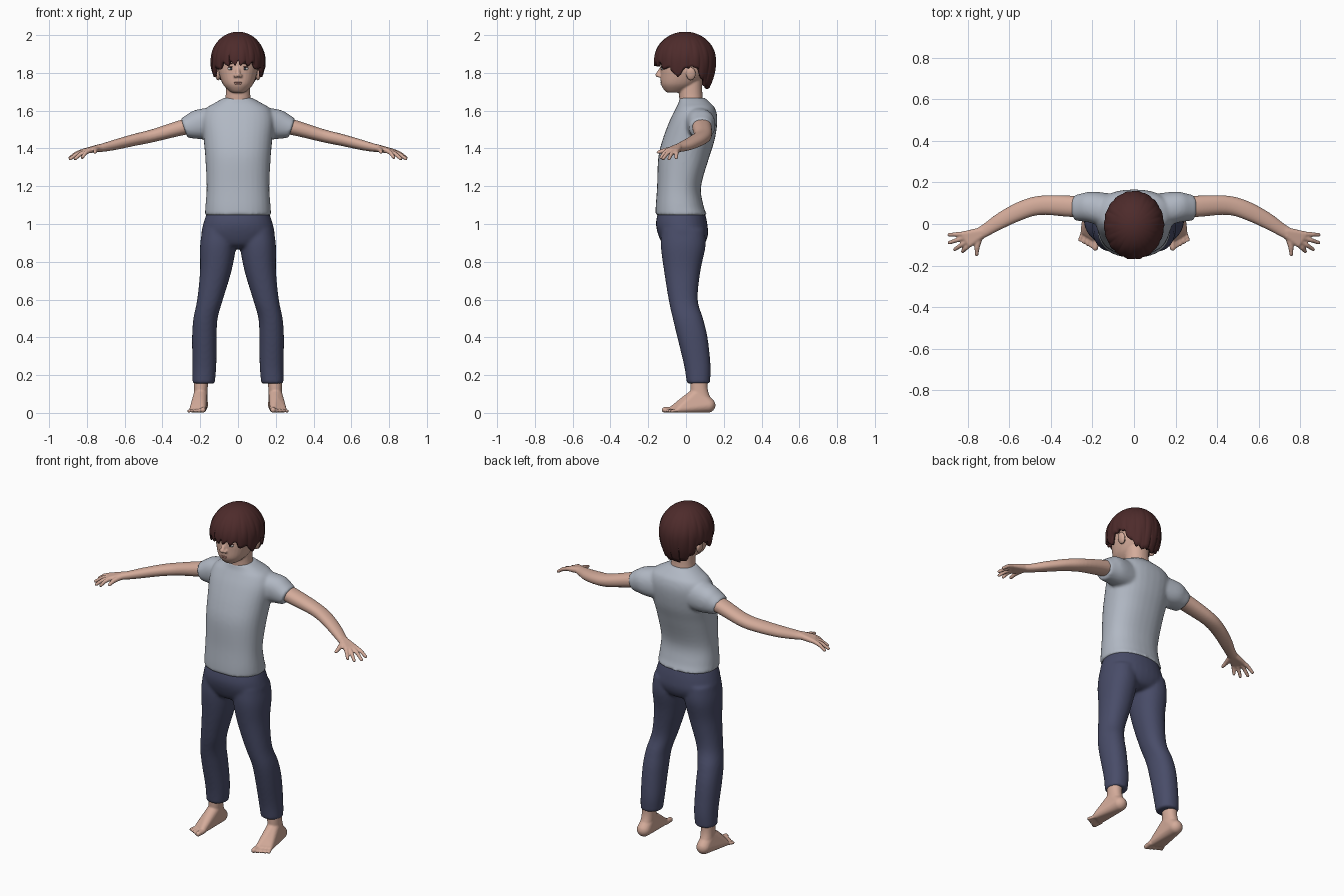
import bpy, bmesh, math
from mathutils import Vector, Matrix

if "Cube" in bpy.data.objects:
    bpy.data.objects.remove(bpy.data.objects["Cube"])


def material(name, r, g, b):
    m = bpy.data.materials.new(name)
    m.use_nodes = True
    m.diffuse_color = (r, g, b, 1)
    bsdf = m.node_tree.nodes["Principled BSDF"]
    bsdf.inputs["Base Color"].default_value = (r, g, b, 1)
    bsdf.inputs["Roughness"].default_value = 0.8
    return m


SKIN = material("skin", .66, .41, .325)
HAIR = material("dark brown hair", .075, .024, .024)
SHIRT = material("pale grey cloth", .44, .48, .55)
DENIM = material("navy cloth", .066, .073, .14)
WHITE = material("eye white", .6, .57, .55)
IRIS = material("iris", .06, .07, .09)
LIPS = material("lips", .5, .24, .2)


def loft(bm, axis, rows, lean=0, power=2.2, sides=32, steps=5):
    """Smooth skin through rows of (along, centre a, centre b, radius a, radius b)."""
    pts = [Vector(r) for r in rows]
    pts = [2 * pts[0] - pts[1]] + pts + [2 * pts[-1] - pts[-2]]
    fine = []
    for p, q, r, s in zip(pts, pts[1:], pts[2:], pts[3:]):
        for k in range(steps):
            t = k / steps
            fine.append(q + (r - p) * t / 2 + (2 * p - 5 * q + 4 * r - s) * t * t / 2
                        + (3 * q - p - 3 * r + s) * t ** 3 / 2)
    fine.append(pts[-2])
    rings = []
    for h, ca, cb, ra, rb in fine:
        ring = []
        for k in range(sides):
            ang = math.tau * k / sides
            c, s = math.cos(ang), math.sin(ang)
            a = ra * math.copysign(abs(c) ** (2 / power), c)
            b = rb * math.copysign(abs(s) ** (2 / power), s)
            co = (ca + a, cb + b, h) if axis == "z" else (h + lean * b, ca + a, cb + b)
            ring.append(bm.verts.new(co))
        rings.append(ring)
    bridge(bm, rings)
    bm.faces.new(rings[0])
    bm.faces.new(rings[-1])


def bridge(bm, rings):
    for lo, hi in zip(rings, rings[1:]):
        for k in range(len(lo)):
            bm.faces.new((lo[k - 1], lo[k], hi[k], hi[k - 1]))


def trunk(rows):
    """Centred rows from (height, half width, front, back)."""
    return [(z, 0, (f + b) / 2, w, (b - f) / 2) for z, w, f, b in rows]


def ball(bm, centre, radii, tilt=0):
    m = Matrix.Translation(centre) @ Matrix.Rotation(tilt, 4, "Y") @ Matrix.Diagonal((*radii, 1))
    return bmesh.ops.create_uvsphere(bm, u_segments=20, v_segments=12, radius=1, matrix=m)["verts"]


def hull(bm, *balls):
    """Rounded convex form wrapped over (centre, radius) balls."""
    tmp = bmesh.new()
    for c, r in balls:
        ball(tmp, c, (r, r, r))
    out = bmesh.ops.convex_hull(tmp, input=tmp.verts)
    junk = {v for v in out["geom_interior"] if isinstance(v, bmesh.types.BMVert)}
    bmesh.ops.delete(tmp, geom=list(junk), context="VERTS")
    mesh = bpy.data.meshes.new("scratch")
    tmp.to_mesh(mesh)
    bm.from_mesh(mesh)
    bpy.data.meshes.remove(mesh)
    tmp.free()


def mirror(bm):
    geom = bmesh.ops.duplicate(bm, geom=bm.verts[:] + bm.edges[:] + bm.faces[:])["geom"]
    verts = [g for g in geom if isinstance(g, bmesh.types.BMVert)]
    bmesh.ops.scale(bm, vec=(-1, 1, 1), verts=verts)


def finish(bm, name, mat, voxel=0, smooth=0):
    bmesh.ops.recalc_face_normals(bm, faces=bm.faces)
    for f in bm.faces:
        f.smooth = True
    mesh = bpy.data.meshes.new(name)
    bm.to_mesh(mesh)
    bm.free()
    mesh.materials.append(mat)
    ob = bpy.data.objects.new(name, mesh)
    bpy.context.collection.objects.link(ob)
    if voxel:
        mod = ob.modifiers.new("blend", "REMESH")
        mod.mode, mod.voxel_size, mod.use_smooth_shade = "VOXEL", voxel, True
        mod = ob.modifiers.new("soften", "SMOOTH")
        mod.factor, mod.iterations = .5, smooth
    return ob


# Shirt: sleeves and torso
bm = bmesh.new()
loft(bm, "x", [(.1, .06, 1.53, .085, .09), (.2, .08, 1.525, .076, .078),
               (.25, .08, 1.515, .067, .063), (.285, .078, 1.507, .061, .05)], lean=.35)
mirror(bm)
loft(bm, "z", trunk([(1.045, .176, -.162, .112), (1.1, .172, -.16, .092), (1.2, .166, -.153, .08),
                     (1.35, .173, -.147, .122), (1.45, .182, -.123, .153), (1.55, .19, -.085, .166),
                     (1.61, .17, -.055, .155), (1.64, .125, -.04, .13), (1.668, .074, -.034, .1)]),
     power=2.3)
finish(bm, "shirt", SHIRT, .009, 5)

# Trousers: legs and hips
bm = bmesh.new()
loft(bm, "z", [(.97, .1, -.015, .09, .115), (.88, .106, -.015, .095, .118), (.75, .118, -.02, .083, .096),
               (.6, .148, -.015, .068, .077), (.5, .172, .01, .064, .08), (.4, .178, .034, .065, .08),
               (.25, .178, .06, .063, .07), (.155, .182, .066, .059, .061)])
mirror(bm)
loft(bm, "z", trunk([(1.06, .165, -.15, .1), (1, .184, -.159, .113), (.94, .192, -.146, .116),
                     (.89, .15, -.12, .095), (.87, .08, -.08, .06)]))
finish(bm, "trousers", DENIM, .009, 5)

# Arms and hands
bm = bmesh.new()
loft(bm, "x", [(.2, .085, 1.53, .045, .045), (.3, .085, 1.51, .051, .042), (.45, .09, 1.468, .046, .035),
               (.55, .062, 1.445, .047, .032), (.65, .012, 1.42, .043, .028), (.72, -.032, 1.404, .035, .022),
               (.75, -.047, 1.4, .03, .018)])
index, little = Vector((.79, -.098, 1.388)), Vector((.825, -.048, 1.385))
hull(bm, ((.73, -.035, 1.404), .02), ((.735, -.055, 1.402), .019), (index, .014), (little, .012))
tips = [(.825, -.132, 1.352), (.862, -.122, 1.345), (.889, -.09, 1.345), (.89, -.052, 1.35)]
for i, tip in enumerate(tips):
    root = index.lerp(little, i / 3)
    middle = root.lerp(Vector(tip), .5) + Vector((0, 0, .006))
    hull(bm, (root, .012), (middle, .011))
    hull(bm, (middle, .011), (tip, .009))
hull(bm, ((.742, -.06, 1.398), .016), ((.755, -.11, 1.39), .013))
hull(bm, ((.755, -.11, 1.39), .013), ((.757, -.147, 1.38), .009))
mirror(bm)
finish(bm, "arms_and_hands", SKIN, .005, 3)

# Feet with separate toes
bm = bmesh.new()
loft(bm, "z", [(.2, .195, .068, .04, .045), (.12, .197, .07, .036, .046), (.05, .2, .085, .037, .056)])
hull(bm, ((.199, .116, .041), .04), ((.198, .06, .1), .036), ((.198, 0, .062), .03),
     ((.19, -.062, .023), .021), ((.238, -.035, .02), .019))
inner, outer = Vector((.183, -.07, .018)), Vector((.246, -.04, .014))
for i in range(5):
    root = inner.lerp(outer, i / 4)
    size = .016 if i == 0 else .012 - i * .0006
    reach = Vector((.003 + .003 * i, -.045 + .002 * i, size - root.z))
    hull(bm, (root, size), (root + reach, size * .9))
mirror(bm)
finish(bm, "feet", SKIN, .005, 3)

# Head: ears, skull, nose and neck
bm = bmesh.new()
ball(bm, (.111, .026, 1.795), (.013, .026, .036), .2)
ball(bm, (.014, -.143, 1.784), (.01, .011, .009))
mirror(bm)
loft(bm, "z", trunk([(1.695, .03, -.098, -.03), (1.707, .05, -.114, .01), (1.74, .08, -.132, .06),
                     (1.79, .099, -.135, .1), (1.83, .106, -.135, .115), (1.9, .108, -.13, .12),
                     (1.95, .09, -.1, .1), (1.985, .04, -.05, .05)]))
loft(bm, "z", trunk([(1.62, .08, -.03, .1), (1.67, .066, -.036, .088), (1.76, .064, -.04, .085)]))
hull(bm, ((0, -.13, 1.825), .009), ((0, -.149, 1.789), .013))
finish(bm, "head", SKIN, .005, 3)

# Face details
for name, mat, centre, radii, tilt in [
        ("eyes", WHITE, (.038, -.119, 1.822), (.017, .013, .009), 0),
        ("irises", IRIS, (.037, -.127, 1.822), (.008, .007, .008), 0),
        ("eyelashes", HAIR, (.038, -.121, 1.831), (.019, .013, .003), .08),
        ("eyebrows", HAIR, (.041, -.12, 1.849), (.022, .014, .004), .1)]:
    bm = bmesh.new()
    ball(bm, centre, radii, tilt)
    mirror(bm)
    finish(bm, name, mat)
bm = bmesh.new()
ball(bm, (0, -.124, 1.749), (.028, .012, .004))
ball(bm, (0, -.124, 1.742), (.022, .012, .005))
finish(bm, "lips", LIPS)

# Hair: grooved cap with a jagged hem that clears the face and ears
HEM = [(0, 1.868), (.6, 1.86), (1, 1.835), (1.25, 1.81), (1.45, 1.805), (1.6, 1.838),
       (2, 1.838), (2.2, 1.785), (2.55, 1.74), (3.2, 1.728)]


def hem(angle):
    a = abs(angle)
    for (a0, z0), (a1, z1) in zip(HEM, HEM[1:]):
        if a <= a1:
            break
    saw = (angle * 2.9 + .35 * math.sin(3 * angle)) % 1
    depth = .03 if a < 1.4 else .014
    return z0 + (z1 - z0) * (a - a0) / (a1 - a0) - depth * (1 - abs(2 * saw - 1))


bm = bmesh.new()
rings, sides, levels = [], 144, 22
for j in range(1, levels + 1):
    t, ring = j / levels, []
    for k in range(sides):
        a = math.tau * (k / sides - .5)
        z = 2 - (2 - hem(a)) * t * t
        d = z - 1.865
        r = math.sqrt(max(0, 1 - (d / .135) ** 2)) if d > 0 else 1 - .26 * (d / .145) ** 2
        r *= 1 + t * (.014 * math.sin(18 * a + 5 * t) + .008 * math.sin(31 * a - 4 * t))
        ring.append(bm.verts.new((.126 * r * math.sin(a), -.005 - .146 * r * math.cos(a), z)))
    rings.append(ring)
bridge(bm, rings)
bm.faces.new(rings[0])
hair = finish(bm, "hair", HAIR)
shell = hair.modifiers.new("thickness", "SOLIDIFY")
shell.thickness, shell.offset = .018, -1
